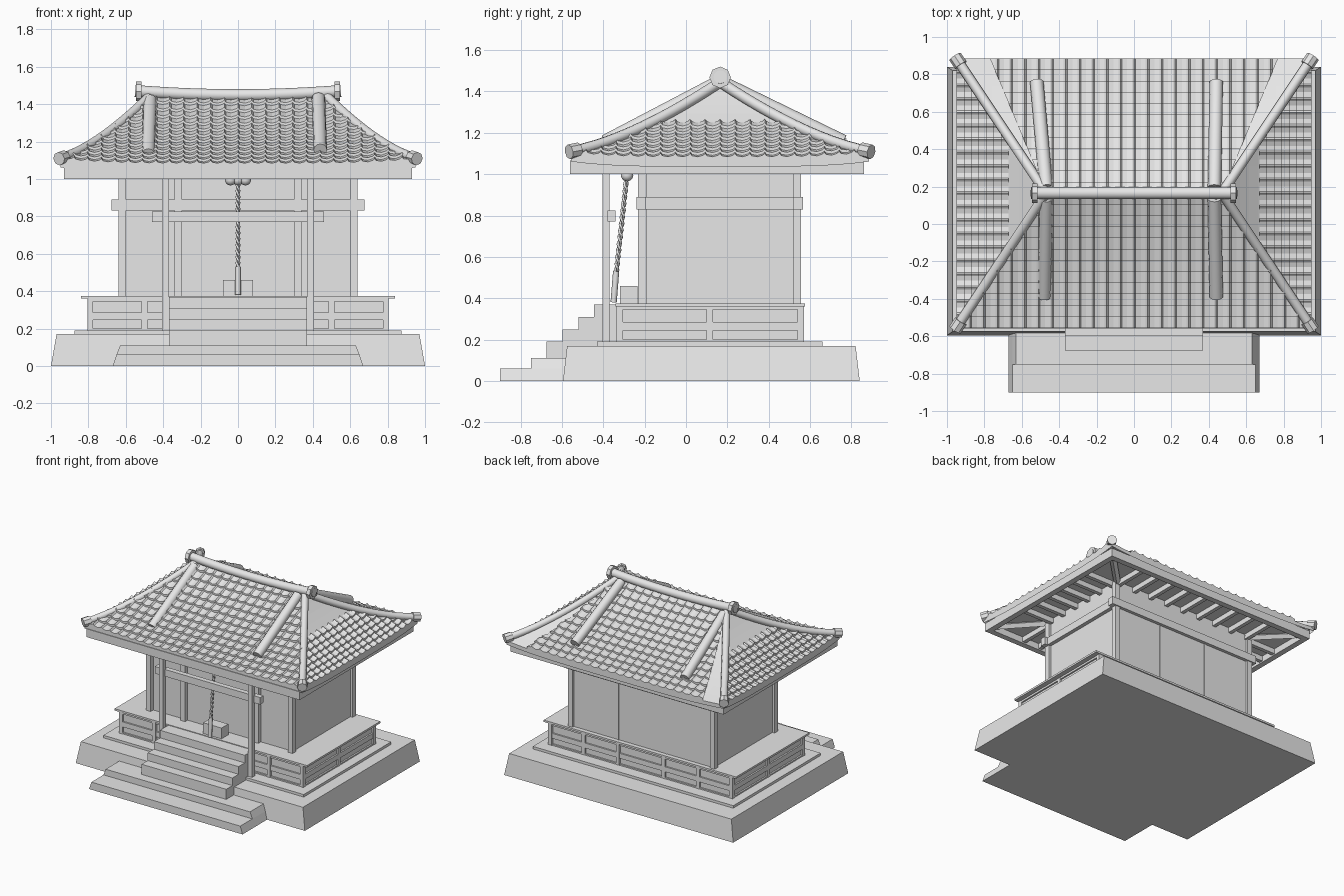
import bpy, bmesh, math
from mathutils import Vector

if "Cube" in bpy.data.objects:
    bpy.data.objects.remove(bpy.data.objects["Cube"])

mat = bpy.data.materials.new("light grey")
mat.diffuse_color = (0.8, 0.8, 0.8, 1)
mat.use_nodes = True
mat.node_tree.nodes["Principled BSDF"].inputs["Base Color"].default_value = mat.diffuse_color
YC = 0.165          # y of the roof ridge


def finish(name, bm, smooth=False):
    me = bpy.data.meshes.new(name)
    bm.to_mesh(me)
    bm.free()
    me.materials.append(mat)
    for p in me.polygons:
        p.use_smooth = smooth
    ob = bpy.data.objects.new(name, me)
    bpy.context.collection.objects.link(ob)
    return ob


def add_box(bm, x0, x1, y0, y1, z0, z1, inset=(0, 0, 0, 0)):
    """Box whose top is inset on the -x, +x, -y, +y sides."""
    a, b, c, d = inset
    lo = [(x0, y0), (x1, y0), (x1, y1), (x0, y1)]
    hi = [(x0 + a, y0 + c), (x1 - b, y0 + c), (x1 - b, y1 - d), (x0 + a, y1 - d)]
    v = [bm.verts.new((*p, z0)) for p in lo] + [bm.verts.new((*p, z1)) for p in hi]
    bm.faces.new(v[3::-1])
    bm.faces.new(v[4:])
    for i in range(4):
        j = (i + 1) % 4
        bm.faces.new((v[i], v[j], v[4 + j], v[4 + i]))


def boxes(name, items):
    bm = bmesh.new()
    for it in items:
        add_box(bm, *it)
    return finish(name, bm)


def add_tube(bm, pts, r, n=10):
    pts = [Vector(p) for p in pts]
    rings = []
    for i, p in enumerate(pts):
        d = (pts[min(i + 1, len(pts) - 1)] - pts[max(i - 1, 0)]).normalized()
        ref = Vector((0, 0, 1)) if abs(d.z) < 0.9 else Vector((0, 1, 0))
        a = d.cross(ref).normalized()
        b = a.cross(d)
        rings.append([bm.verts.new(p + r * (a * math.cos(k * math.tau / n) + b * math.sin(k * math.tau / n)))
                      for k in range(n)])
    for r0, r1 in zip(rings, rings[1:]):
        for k in range(n):
            bm.faces.new((r0[k], r0[(k + 1) % n], r1[(k + 1) % n], r1[k]))
    bm.faces.new(rings[0])
    bm.faces.new(rings[-1])


def tubes(name, paths, r, n=10, smooth=True):
    bm = bmesh.new()
    for p in paths:
        add_tube(bm, p, r, n)
    bmesh.ops.recalc_face_normals(bm, faces=bm.faces)
    ob = finish(name, bm, smooth)
    if smooth:
        for p in ob.data.polygons:
            p.use_smooth = len(p.vertices) == 4
    return ob


# stone base, plinth and steps
boxes("stone_base", [(-1, 1, -0.595, 0.84, 0, 0.17, (0.03, 0.03, 0.02, 0.02))])
boxes("plinth", [(-0.875, 0.875, -0.43, 0.66, 0.17, 0.19)])
boxes("lower_steps", [(-0.67, 0.67, -0.9, -0.5, 0, 0.06, (0.02, 0.02, 0, 0)),
                      (-0.65, 0.65, -0.75, -0.5, 0.06, 0.11, (0.02, 0.02, 0, 0))])
boxes("upper_steps", [(-0.37, 0.37, -0.675 + 0.077 * i, -0.3, 0.1 if i == 0 else 0.13 + 0.06 * i, 0.19 + 0.06 * i)
                      for i in range(4)])

# veranda with framed panels
boxes("veranda_core", [(-0.79, 0.79, -0.32, 0.555, 0.19, 0.36)])
boxes("veranda_deck", [(-0.84, 0.84, -0.34, 0.575, 0.36, 0.375)])
frame = []
for z0, z1 in ((0.19, 0.2), (0.245, 0.285), (0.345, 0.36)):
    frame += [(-0.802, 0.802, -0.332, -0.318, z0, z1), (-0.802, 0.802, 0.553, 0.567, z0, z1),
              (-0.802, -0.788, -0.332, 0.567, z0, z1), (0.788, 0.802, -0.332, 0.567, z0, z1)]
for x in (-0.79, -0.5, -0.2, 0.2, 0.5, 0.79):
    frame += [(x - 0.015, x + 0.015, y - 0.008, y + 0.008, 0.19, 0.36) for y in (-0.326, 0.561)]
for y in (-0.32, 0.115, 0.555):
    frame += [(x - 0.008, x + 0.008, y - 0.015, y + 0.015, 0.19, 0.36) for x in (-0.796, 0.796)]
boxes("veranda_frame", frame)

# hall
boxes("hall_walls", [(-0.62, 0.62, -0.2, 0.54, 0.37, 1.06)])
boxes("hall_posts", [(x - 0.02, x + 0.02, y - 0.02, y + 0.02, 0.37, 1.06)
                     for x, y in [(sx * 0.62, yy) for sx in (-1, 1) for yy in (-0.212, 0.537)]
                     + [(-0.32, -0.212), (0.32, -0.212)]])
boxes("wall_dividers", [(x - 0.004, x + 0.004, 0.535, 0.545, 0.37, 0.85) for x in (-0.21, 0.21)])
boxes("wall_beams", [(-0.675, 0.675, -0.24, -0.195, 0.83, 0.89), (-0.675, 0.675, 0.52, 0.565, 0.83, 0.89),
                     (-0.65, -0.6, -0.24, 0.565, 0.83, 0.89), (0.6, 0.65, -0.24, 0.565, 0.83, 0.89)])

# porch
boxes("porch_posts", [(x - 0.018, x + 0.018, -0.405, -0.37, 0.17, 1.06) for x in (-0.388, 0.388)])
boxes("porch_beam", [(-0.46, 0.46, -0.38, -0.34, 0.77, 0.825)])
boxes("offering_box", [(-0.08, 0.08, -0.32, -0.235, 0.375, 0.46)])

# bell rope
top, bottom = Vector((0, -0.285, 1.0)), Vector((0, -0.34, 0.5))
strands = []
for ph in (0, math.pi):
    strands.append([top.lerp(bottom, i / 70) + 0.007 * Vector((math.cos(ph + i * 0.7), math.sin(ph + i * 0.7), 0))
                    for i in range(71)])
tubes("bell_rope", strands, 0.007, 6)
tubes("rope_handle", [[(0, -0.338, 0.53), (0, -0.35, 0.38)]], 0.015, 8)
bm = bmesh.new()
for x in (-0.04, 0, 0.04):
    s = bmesh.ops.create_uvsphere(bm, u_segments=12, v_segments=8, radius=0.03)
    bmesh.ops.translate(bm, verts=s["verts"], vec=(x, -0.285, 0.995))
finish("bells", bm, True)

# eaves: fascia frame, ceiling and rafters
boxes("fascia", [(-0.93, 0.93, -0.56, -0.515, 1.0, 1.065), (-0.93, 0.93, 0.815, 0.86, 1.0, 1.065),
                 (-0.93, -0.885, -0.56, 0.86, 1.0, 1.065), (0.885, 0.93, -0.56, 0.86, 1.0, 1.065)])
boxes("eave_ceiling", [(-0.92, 0.92, -0.55, 0.85, 1.05, 1.062)])
raft = []
for i in range(9):
    x = -0.6 + 0.15 * i
    raft += [(x - 0.015, x + 0.015, 0.53, 0.82, 1.01, 1.055), (x - 0.015, x + 0.015, -0.52, -0.2, 1.01, 1.055)]
for i in range(6):
    y = -0.18 + 0.137 * i
    raft += [(s * 0.75 - 0.14, s * 0.75 + 0.14, y - 0.015, y + 0.015, 1.01, 1.055) for s in (-1, 1)]
boxes("rafters", raft)
tubes("corner_rafters", [[(sx * 0.6, ya, 1.035), (sx * 0.9, yb, 1.035)] for sx in (-1, 1)
                         for ya, yb in ((-0.2, -0.53), (0.53, 0.83))], 0.025, 4, False)


# roof surface in (along eave, down slope, height) space
def prof(t):
    return 1.43 - 0.36 * t - 0.12 * t * (1 - t)


def slope(name, side, sgn, t0, a, b, tiled):
    umax = 0.95 if side == "main" else 0.72
    cols = 26 if side == "main" else 20
    w = 2 * umax / cols
    if tiled:
        us = [(-umax + (c + p) * w, h) for c in range(cols)
              for p, h in ((0, 0.016), (0.12, 0.005), (0.5, 0), (0.85, 0.007))] + [(umax, 0.016)]
        n = round(12 * (1 - t0))
        ts = []
        for i in range(n):
            ts += [(t0 + (1 - t0) * i / n, 0.0), (t0 + (1 - t0) * (i + 1) / n, 0.014)]
        ts.append((1.0, -0.03))
    else:
        us = [(umax * (i / 10 - 1), -0.004) for i in range(21)]
        ts = [(i / 10, 0) for i in range(11)] + [(1.0, -0.03)]
    bm = bmesh.new()
    g = [[bm.verts.new((u, t, hu + ht)) for u, hu in us] for t, ht in ts]
    for r0, r1 in zip(g, g[1:]):
        for i in range(len(us) - 1):
            bm.faces.new((r0[i], r0[i + 1], r1[i + 1], r1[i]))
    for s in (-1, 1):   # cut along the hips
        bmesh.ops.bisect_plane(bm, geom=bm.verts[:] + bm.edges[:] + bm.faces[:], plane_co=(s * a, 0, 0),
                               plane_no=(s, -b, 0), clear_outer=True)
    for v in bm.verts:
        u, t, h = v.co
        z = prof(t) + h + 0.025 * (abs(u) / umax) ** 4
        if side == "main":
            z += 0.02 * (1 - t) * (u / 0.5) ** 2 * 0.5
            v.co = (u, YC + sgn * 0.72 * t, z)
        else:
            v.co = (sgn * (0.47 + 0.48 * t), YC + u, z)
    bm.normal_update()
    if sum(f.normal.z for f in bm.faces) < 0:
        bmesh.ops.reverse_faces(bm, faces=bm.faces)
    return finish(name, bm, False)


for sgn, nm in ((-1, "front"), (1, "back")):
    slope(nm + "_roof_base", "main", sgn, 0, 0.47, 0.48, False)
    slope(nm + "_roof_tiles", "main", sgn, 0, 0.47, 0.48 if sgn < 0 else 0.3, True)
for sgn, nm in ((-1, "left"), (1, "right")):
    slope(nm + "_roof_base", "side", sgn, 0, 0, 0.72, False)
    slope(nm + "_roof_tiles", "side", sgn, 0.42, 0, 0.72, True)

# ridges
tubes("main_ridge", [[(x / 10 * 0.55, YC, 1.448 + 0.022 * (x / 10) ** 2) for x in range(-10, 11)]], 0.032, 12)
hips, ends = [], []
for sx in (-1, 1):
    for sy in (-1, 1):
        pt = lambda t: (sx * (0.47 + 0.48 * t), YC + sy * 0.72 * t, prof(t) + 0.015 + 0.025 * t ** 4)
        hips.append([pt(i / 12) for i in range(13)])
        ends.append([pt(0.95), pt(1.015)])
tubes("hip_ridges", hips, 0.026)
tubes("hip_end_tiles", ends, 0.036, 8, False)
tubes("ridge_end_tiles", [[(s * 0.515, YC, 1.468), (s * 0.545, YC, 1.468)] for s in (-1, 1)], 0.052, 8, False)
tubes("descending_ridges", [[(0.43, YC + 0.03, 1.43), (0.44, 0.76, 1.155)], [(0.43, YC - 0.03, 1.43), (0.44, -0.39, 1.155)],
                            [(-0.47, YC + 0.03, 1.42), (-0.52, 0.76, 1.14)],
                            [(-0.47, YC - 0.03, 1.42), (-0.48, -0.39, 1.13)]], 0.036, 12)
